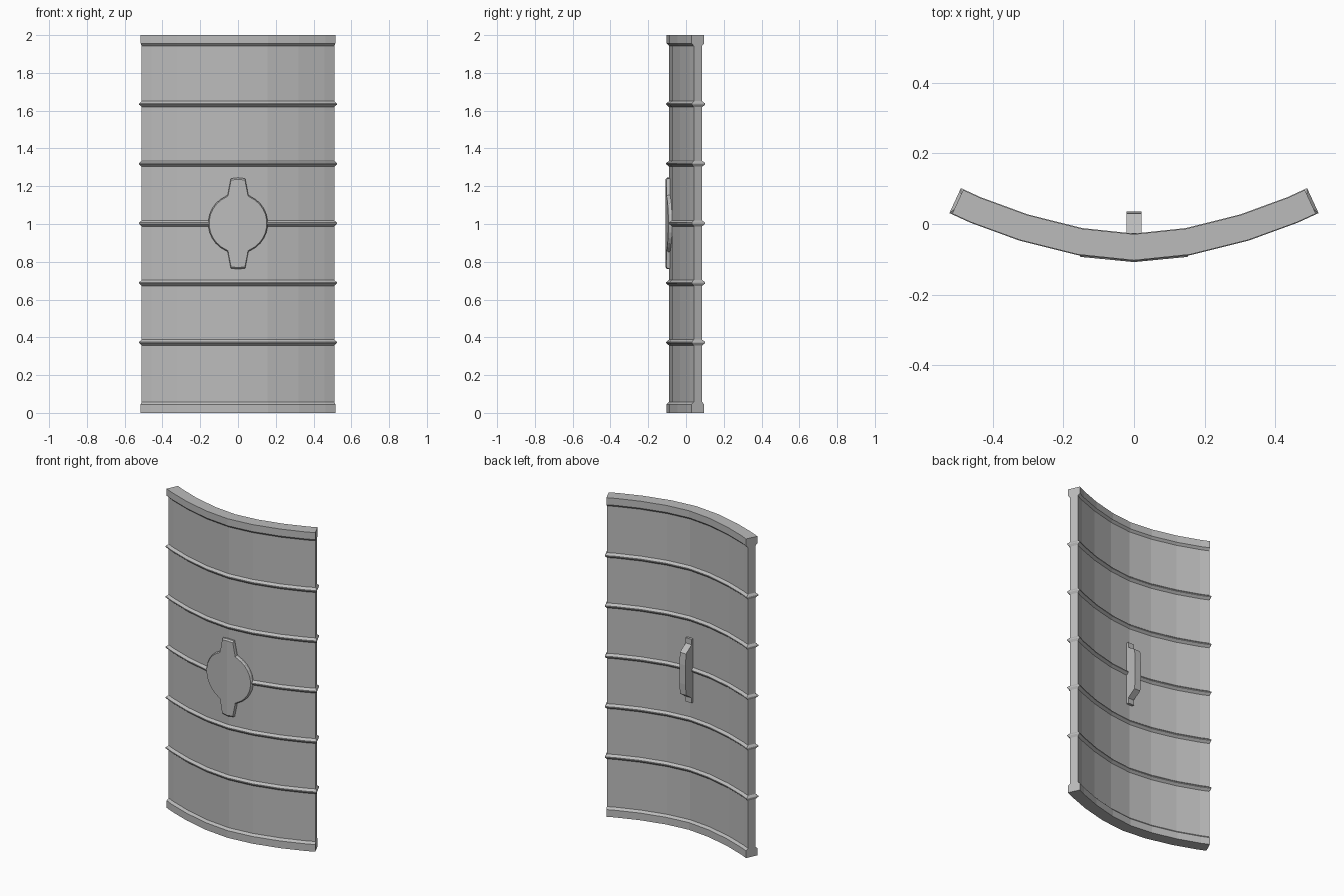
import bpy
import bmesh
from math import sin, cos, radians
from mathutils import Vector

cube = bpy.data.objects.get("Cube")
if cube:
    bpy.data.objects.remove(cube, do_unlink=True)

steel = bpy.data.materials.new("plain grey")
steel.use_nodes = True
grey = (0.5, 0.5, 0.5, 1)
steel.diffuse_color = grey
steel.node_tree.nodes["Principled BSDF"].inputs["Base Color"].default_value = grey


def finish(name, bm):
    """Clean the mesh and link it as a named object."""
    bmesh.ops.remove_doubles(bm, verts=bm.verts, dist=0.0001)
    bmesh.ops.recalc_face_normals(bm, faces=bm.faces)
    mesh = bpy.data.meshes.new(name)
    bm.to_mesh(mesh)
    bm.free()
    mesh.materials.append(steel)
    obj = bpy.data.objects.new(name, mesh)
    bpy.context.collection.objects.link(obj)
    return obj


# Centre line of the curved plate, seen from above
half = [(0, -0.066), (0.153, -0.05), (0.313, -0.01), (0.45, 0.04), (0.5, 0.063)]
line = [Vector((-x, y)) for x, y in half[:0:-1]] + [Vector(p) for p in half]


def offset_line(thick, extend):
    """Front and back edges of the plate at half thickness `thick`."""
    front, back = [], []
    last = len(line) - 1
    for i, p in enumerate(line):
        t = (line[min(i + 1, last)] - line[max(i - 1, 0)]).normalized()
        n = Vector((t.y, -t.x))
        q = p + t * extend * ((i == last) - (i == 0))
        front.append(q + n * thick)
        back.append(q - n * thick)
    return front, back


# Levels of the plate: height, half thickness, end extension
PLATE, RIM, RIB = 0.024, 0.037, 0.039
levels = [(0, RIM, 0), (0.045, RIM, 0), (0.058, PLATE, 0)]
for i in range(5):
    z = 0.372 + i * 0.3155
    levels += [(z - 0.015, PLATE, 0), (z - 0.002, RIB, 0.008),
               (z + 0.004, RIB, 0.008), (z + 0.016, PLATE, 0)]
levels += [(1.943, PLATE, 0), (1.956, RIM, 0), (2, RIM, 0)]

# Shield plate with rims and ribs
bm = bmesh.new()
rings = []
for z, thick, extend in levels:
    front, back = offset_line(thick, extend)
    rings.append([bm.verts.new((p.x, p.y, z)) for p in front + back[::-1]])
count = len(rings[0])
for low, high in zip(rings, rings[1:]):
    for i in range(count):
        j = (i + 1) % count
        bm.faces.new((low[i], low[j], high[j], high[i]))
for ring in (rings[0], rings[-1]):
    for i in range(len(line) - 1):
        bm.faces.new((ring[i], ring[i + 1], ring[count - 2 - i], ring[count - 1 - i]))
finish("shield_plate", bm)

# Front boss: a disc with two tapered tabs, folded along the plate's curve
R = 0.158
arc = [(R * cos(radians(a)), R * sin(radians(a))) for a in range(66, -67, -12)]
outline = [(0, 0.242), (0.038, 0.238), (0.055, 0.15)] + arc
outline += [(0.055, -0.15), (0.038, -0.238), (0, -0.242)]
bm = bmesh.new()
for side in (1, -1):
    loops = []
    for depth, scale in ((-0.108, 0.965), (-0.1, 1), (-0.08, 1)):
        loops.append([bm.verts.new((side * x * scale, depth + 0.097 * x * scale,
                                    1.003 + z * scale)) for x, z in outline])
    bm.faces.new(loops[0])
    bm.faces.new(loops[-1])
    for a, b in zip(loops, loops[1:]):
        for i in range(len(outline) - 1):
            bm.faces.new((a[i], a[i + 1], b[i + 1], b[i]))
finish("front_boss", bm)

# Back handle: bent strap with two feet on the plate
upper_outer = [(-0.05, 0.2), (-0.026, 0.2), (-0.026, 0.167), (0.03, 0.13), (0.035, 0.06)]
upper_inner = [(0.022, 0.06), (0.016, 0.118), (-0.05, 0.155)]
outer = upper_outer + [(y, -z) for y, z in upper_outer[::-1]]
inner = upper_inner + [(y, -z) for y, z in upper_inner[::-1]]
inner = inner[::-1]
# matching points along both sides of the strap
outer_path = outer[1:-1]
inner_path = [(-0.05, 0.2), (-0.05, 0.155)] + inner[::-1][1:-1] + [(-0.05, -0.155), (-0.05, -0.2)]
bm = bmesh.new()
rows = []
for (yo, zo), (yi, zi) in zip(outer_path, inner_path):
    rows.append([bm.verts.new((x, y, 1 + z)) for x, y, z in
                 ((-0.021, yo, zo), (0.021, yo, zo), (0.021, yi, zi), (-0.021, yi, zi))])
for a, b in zip(rows, rows[1:]):
    for i in range(4):
        j = (i + 1) % 4
        bm.faces.new((a[i], a[j], b[j], b[i]))
bm.faces.new(rows[0])
bm.faces.new(rows[-1])
finish("back_handle", bm)
